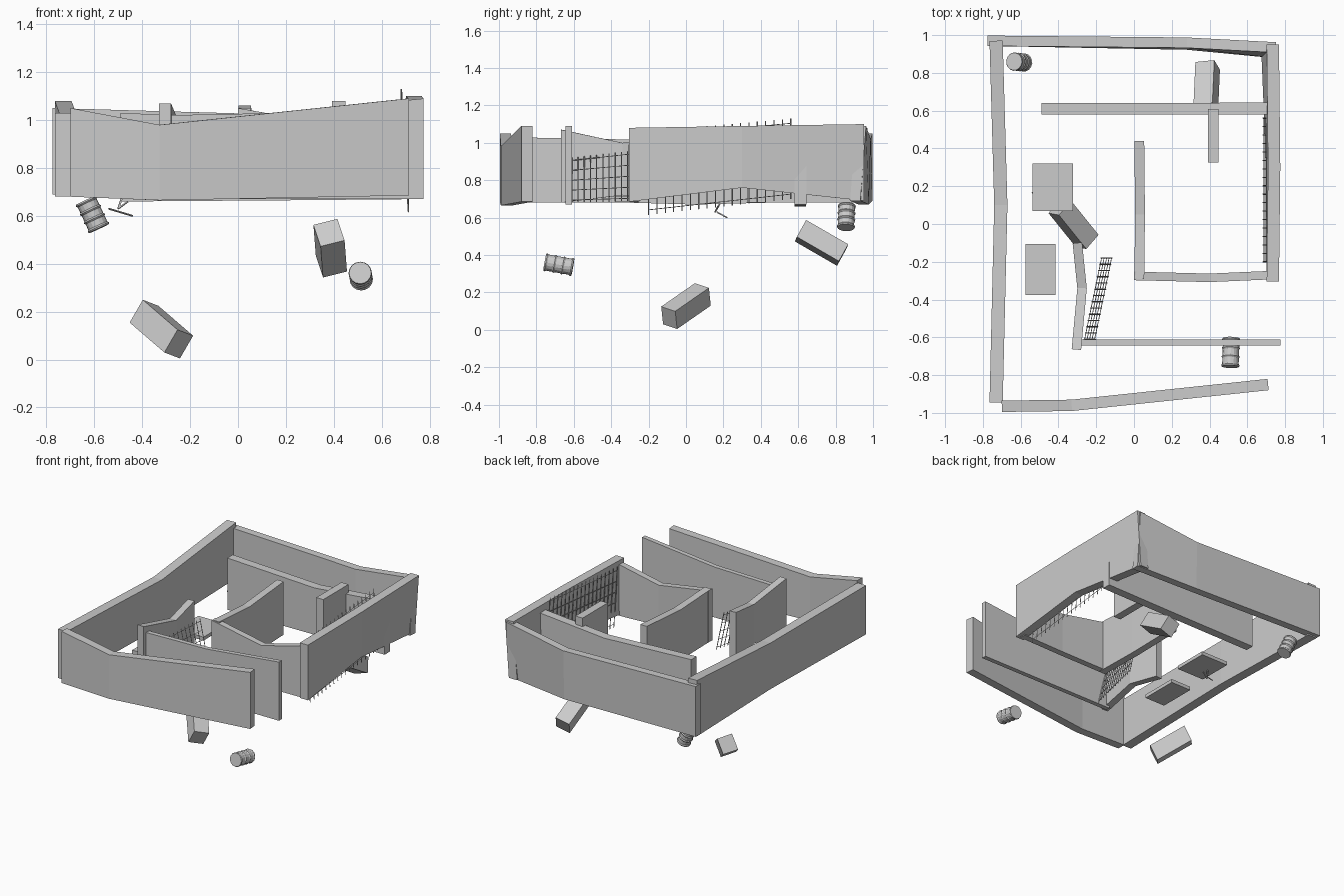
import bpy, bmesh, math
from mathutils import Vector, Matrix

if "Cube" in bpy.data.objects:
    bpy.data.objects.remove(bpy.data.objects["Cube"])


def finish(bm, name):
    bmesh.ops.recalc_face_normals(bm, faces=bm.faces)
    me = bpy.data.meshes.new(name)
    bm.to_mesh(me)
    bm.free()
    ob = bpy.data.objects.new(name, me)
    bpy.context.collection.objects.link(ob)
    return ob


def wall(name, pts, thick):
    """Sweep an upright slab along (x, y, z_bottom, z_top[, bottom dx, bottom dy])."""
    bm = bmesh.new()
    rings = []
    for i, p in enumerate(pts):
        a, b = pts[max(i - 1, 0)], pts[min(i + 1, len(pts) - 1)]
        d = Vector((b[0] - a[0], b[1] - a[1], 0)).normalized()
        n = Vector((-d.y, d.x, 0)) * thick / 2
        dx, dy = p[4:6] if len(p) > 4 else (0, 0)
        top = Vector((p[0], p[1], p[3]))
        bot = Vector((p[0] + dx, p[1] + dy, p[2]))
        rings.append([bm.verts.new(v) for v in (bot - n, bot + n, top + n, top - n)])
    for r, s in zip(rings, rings[1:]):
        for k in range(4):
            bm.faces.new((r[k], r[(k + 1) % 4], s[(k + 1) % 4], s[k]))
    bm.faces.new(rings[0])
    bm.faces.new(rings[-1])
    return finish(bm, name)


def box(name, centre, e1, e2, e3):
    """Box spanned by three edge vectors."""
    m = Matrix((e1, e2, e3)).transposed().to_4x4()
    m.translation = centre
    bm = bmesh.new()
    bmesh.ops.create_cube(bm, size=1, matrix=m)
    return finish(bm, name)


def rod(bm, a, b, r=0.003):
    a, b = Vector(a), Vector(b)
    d = b - a
    m = Matrix.Translation((a + b) / 2) @ d.to_track_quat('Z', 'Y').to_matrix().to_4x4()
    bmesh.ops.create_cone(bm, cap_ends=True, segments=4, radius1=r, radius2=r,
                          depth=d.length, matrix=m)


def rebar(name, b0, b1, t0, t1, bars, rows, overhang=0.06):
    """Mesh of upright bars between a bottom line and a top line."""
    b0, b1, t0, t1 = map(Vector, (b0, b1, t0, t1))
    bm = bmesh.new()
    for i in range(bars):
        f = i / (bars - 1)
        rod(bm, b0.lerp(b1, f), t0.lerp(t1, f))
    for j in range(rows):
        f = overhang + (1 - 2 * overhang) * j / (rows - 1)
        rod(bm, b0.lerp(t0, f), b1.lerp(t1, f), 0.002)
    return finish(bm, name)


def barrel(name, a, b, r=0.046, seg=16):
    """Ribbed drum between two end points."""
    a, b = Vector(a), Vector(b)
    d = b - a
    q = d.to_track_quat('Z', 'Y')
    prof = [(0, 1), (.05, 1.06), (.1, .95), (.3, .95), (.35, 1.06), (.4, .95),
            (.6, .95), (.65, 1.06), (.7, .95), (.9, .95), (.95, 1.06), (1, 1)]
    bm = bmesh.new()
    rings = []
    for t, k in prof:
        rings.append([bm.verts.new(a + d * t + q @ Vector((
            r * k * math.cos(2 * math.pi * i / seg), r * k * math.sin(2 * math.pi * i / seg), 0)))
            for i in range(seg)])
    for u, v in zip(rings, rings[1:]):
        for i in range(seg):
            bm.faces.new((u[i], u[(i + 1) % seg], v[(i + 1) % seg], v[i]))
    bm.faces.new(rings[0])
    bm.faces.new(rings[-1])
    return finish(bm, name)


# outer walls, sagging and leaning
wall("outer_wall_left", [(-.73, -.945, .68, 1.03), (-.705, .1, .68, 1.01),
                         (-.73, .97, .68, 1.08)], .07)
wall("outer_wall_front", [(-.70, -.965, .68, 1.05), (-.33, -.96, .665, .98),
                          (.71, -.85, .685, 1.09)], .06)
wall("outer_wall_back", [(-.775, .97, .69, 1.05), (.28, .96, .67, 1.02, 0, -.01),
                         (.75, .935, .69, 1.09, 0, -.03)], .055)
wall("outer_wall_right", [(.735, -.305, .685, 1.08), (.742, .3, .76, 1.09, -.01, 0),
                          (.735, .95, .69, 1.1, -.03, 0)], .065)

# inner partition walls
wall("inner_wall_back", [(-.49, .61, .66, 1.03), (.2, .61, .665, 1.0),
                         (.755, .612, .67, 1.05)], .062)
wall("inner_wall_front", [(-.3, -.627, .67, 1.02), (.2, -.627, .67, 1.03),
                          (.775, -.627, .67, 1.09)], .033)
wall("inner_wall_left", [(-.305, -.665, .68, 1.07), (-.275, -.34, .72, 1.0),
                         (-.3, -.1, .68, 1.04)], .05)
wall("room_wall_front", [(0, -.275, .68, 1.05), (.4, -.285, .69, .98),
                         (.74, -.27, .685, 1.06)], .045)
wall("room_wall_left", [(.028, -.29, .68, 1.05), (.032, .05, .67, 1.03),
                        (.028, .44, .68, 1.06)], .052)
wall("stub_wall", [(.42, .325, .68, 1.08), (.42, .61, .68, 1.08)], .056)

# floor slabs with bent rods beneath
box("floor_slab_back", (-.43, .195, .69), (.215, 0, 0), (0, .25, 0), (0, 0, .025))
box("floor_slab_front", (-.495, -.24, .70), (.16, 0, 0), (0, .27, 0), (0, 0, .025))
bm = bmesh.new()
rod(bm, (-.48, .19, .69), (-.50, .155, .63), .005)
rod(bm, (-.54, .165, .63), (-.44, .22, .60), .004)
rod(bm, (-.50, .155, .63), (-.46, .17, .66), .004)
finish(bm, "bent_rods")

# reinforcement meshes
rebar("rebar_right", (.712, -.2, .615), (.712, .56, .70), (.682, -.2, 1.06),
      (.682, .56, 1.13), 18, 6)
rebar("rebar_left", (-.205, -.61, .68), (-.115, -.18, .69), (-.265, -.61, .92),
      (-.175, -.18, .97), 14, 5)

# fallen crates
box("crate_low", (-.32, 0, .127), (.145, -.18, -.125), (.055, -.01, .095), (.065, .075, -.025))
box("crate_high", (.385, .725, .465), (.1, .01, .025), (-.03, .05, .09), (.01, .225, -.13))

# fallen barrels
barrel("barrel_back", (-.635, .86, .665), (-.58, .855, .547))
barrel("barrel_front", (.515, -.605, .335), (.51, -.755, .362))
